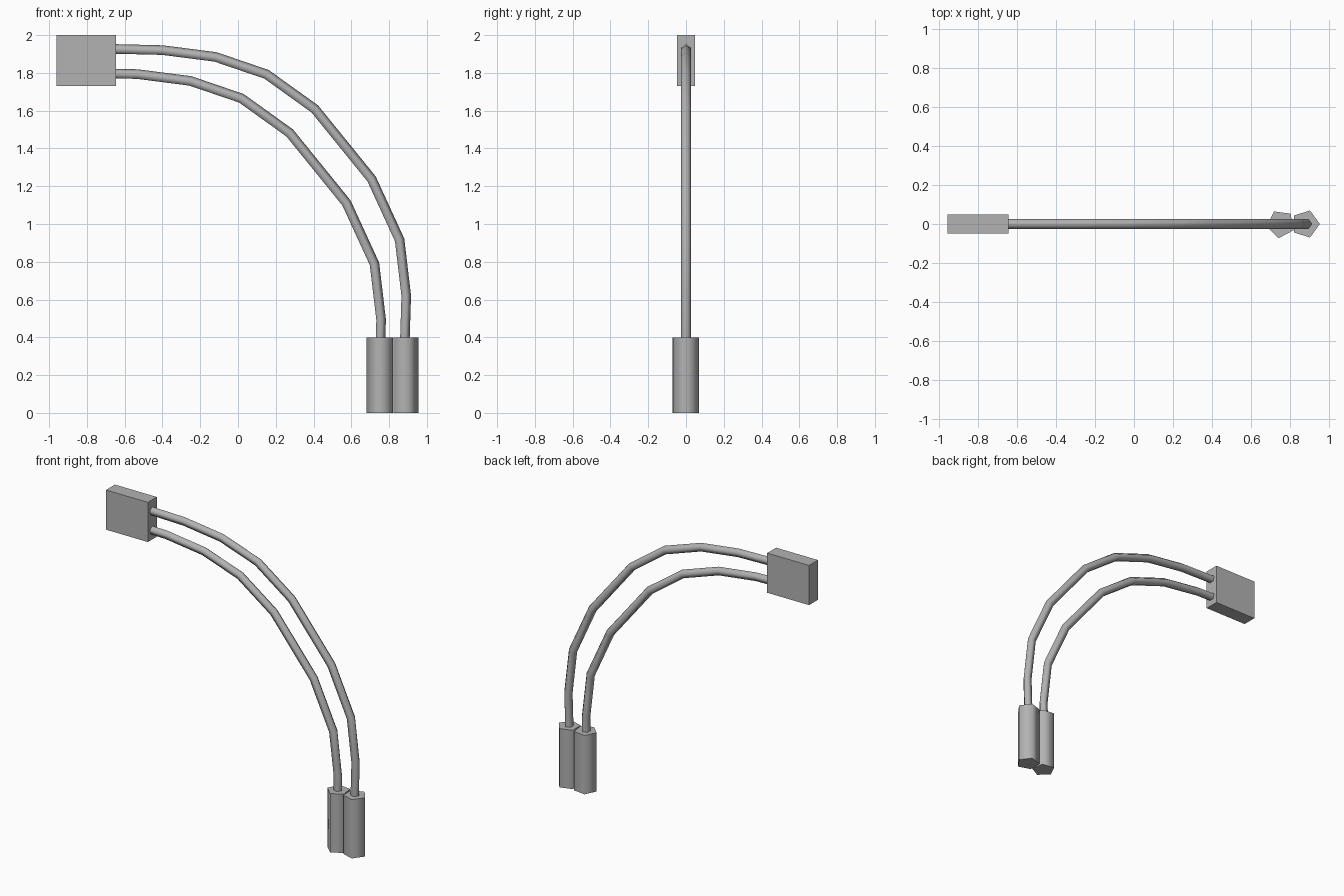
import bpy, bmesh
from math import cos, sin, radians, pi
from mathutils import Vector

if "Cube" in bpy.data.objects:
    bpy.data.objects.remove(bpy.data.objects["Cube"], do_unlink=True)

grey = bpy.data.materials.new("plain grey")
grey.use_nodes = True
colour = (0.45, 0.45, 0.45, 1)
grey.diffuse_color = colour
grey.node_tree.nodes["Principled BSDF"].inputs["Base Color"].default_value = colour


def finish(name, bm, smooth=True):
    bmesh.ops.recalc_face_normals(bm, faces=bm.faces)
    mesh = bpy.data.meshes.new(name)
    bm.to_mesh(mesh)
    bm.free()
    mesh.materials.append(grey)
    obj = bpy.data.objects.new(name, mesh)
    bpy.context.collection.objects.link(obj)
    if smooth:
        bpy.ops.object.select_all(action='DESELECT')
        obj.select_set(True)
        bpy.context.view_layer.objects.active = obj
        bpy.ops.object.shade_smooth_by_angle(angle=radians(80))


def skin(bm, rings):
    """Join rings of vertices into a capped tube."""
    n = len(rings[0])
    for a, b in zip(rings, rings[1:]):
        for i in range(n):
            j = (i + 1) % n
            bm.faces.new((a[i], a[j], b[j], b[i]))
    bm.faces.new(rings[0])
    bm.faces.new(rings[-1])


def wire(name, points, radius=0.028, sides=5):
    """Mitred tube in the xz plane with one ridge facing outward."""
    bm = bmesh.new()
    pts = [Vector((x, 0, z)) for x, z in points]
    rings = []
    for k, p in enumerate(pts):
        before = (p - pts[k - 1]).normalized() if k else None
        after = (pts[k + 1] - p).normalized() if k + 1 < len(pts) else None
        before, after = before or after, after or before
        t = (before + after).normalized()
        outward = Vector((-t.z, 0, t.x)) / t.dot(after)
        rings.append([bm.verts.new(
            p + outward * radius * cos(2 * pi * i / sides)
            + Vector((0, radius * sin(2 * pi * i / sides), 0)))
            for i in range(sides)])
    skin(bm, rings)
    finish(name, bm)


def plug(name, x, turn, radius=0.0735, height=0.4, sides=5):
    """Upright pentagonal prism."""
    bm = bmesh.new()
    angles = [radians(turn) + 2 * pi * i / sides for i in range(sides)]
    skin(bm, [[bm.verts.new((x + radius * cos(a), radius * sin(a), z))
               for a in angles] for z in (0, height)])
    finish(name, bm)


# Connector block
bm = bmesh.new()
bmesh.ops.create_cube(bm, size=1)
bmesh.ops.scale(bm, vec=(0.315, 0.096, 0.27), verts=bm.verts)
bmesh.ops.translate(bm, vec=(-0.8025, 0, 1.865), verts=bm.verts)
finish("connector_block", bm, smooth=False)

# Two matching bent wires
path = [(-0.69, 1.925), (-0.40, 1.918), (-0.12, 1.882), (0.15, 1.79),
        (0.405, 1.607), (0.705, 1.237), (0.853, 0.915), (0.888, 0.62),
        (0.878, 0.30)]
wire("outer_wire", path)
wire("inner_wire", [(x - 0.133, z - 0.127) for x, z in path])

# Pentagonal end plugs
plug("outer_plug", 0.882, 0)
plug("inner_plug", 0.754, 46)
